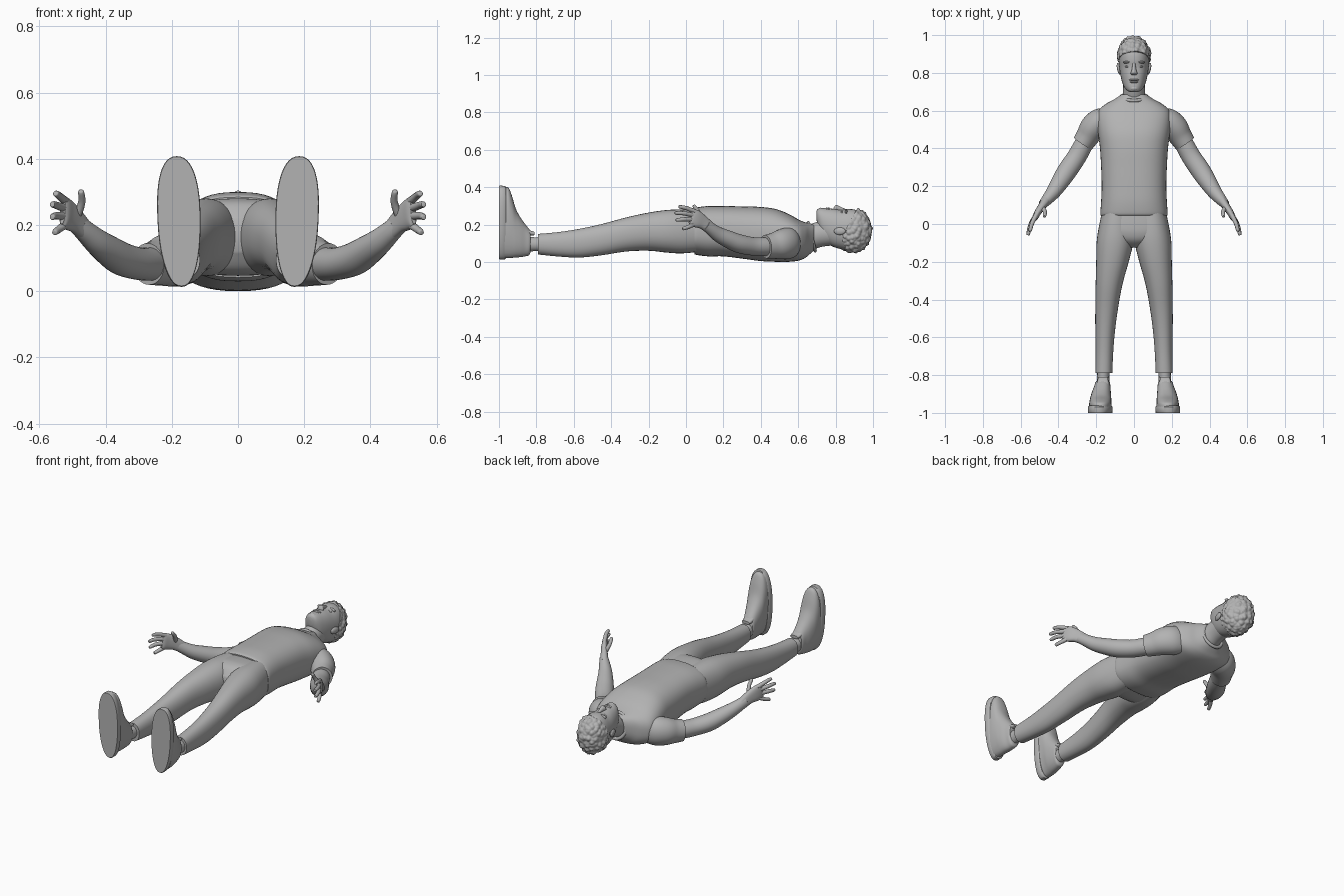
import bpy, bmesh, math
from mathutils import Vector, Matrix, noise

grey = bpy.data.materials.new("plain grey")
grey.diffuse_color = (0.45, 0.45, 0.45, 1)


def finish(name, bm, mirror=False, angle=45):
    bmesh.ops.recalc_face_normals(bm, faces=bm.faces)
    me = bpy.data.meshes.new(name)
    bm.to_mesh(me)
    bm.free()
    me.materials.append(grey)
    me.shade_smooth()
    me.set_sharp_from_angle(angle=math.radians(angle))
    ob = bpy.data.objects.new(name, me)
    bpy.context.collection.objects.link(ob)
    if mirror:
        ob.modifiers.new("mirror", 'MIRROR')
    return ob


def spline(keys, steps):
    """Catmull-Rom interpolation of whole key tuples."""
    if steps == 1:
        return keys
    out, n = [], len(keys)
    for i in range(n - 1):
        p = [keys[max(0, min(n - 1, i + k))] for k in (-1, 0, 1, 2)]
        for s in range(steps):
            t = s / steps
            out.append([0.5 * (2 * b + (c - a) * t + (2 * a - 5 * b + 4 * c - d) * t * t
                               + (3 * b - a - 3 * c + d) * t ** 3) for a, b, c, d in zip(*p)])
    return out + [keys[-1]]


def loft(name, keys, mirror=False, power=2.0, steps=5, sides=32, follow=False, egg=0, lean=0):
    """Skin of rings (x, y, z, half width, half depth); follow turns rings along the path."""
    bm = bmesh.new()
    rows = spline(keys, steps)
    pts = [Vector(r[:3]) for r in rows]
    rings = []
    for i, r in enumerate(rows):
        u, v = Vector((1, 0, 0)), Vector((0, 0, 1))
        if follow:
            t = (pts[min(i + 1, len(pts) - 1)] - pts[max(i - 1, 0)]).normalized()
            u = t.cross(v).normalized()
            v = u.cross(t)
        ring = []
        for k in range(sides):
            a = 2 * math.pi * k / sides
            c, s = math.cos(a), math.sin(a)
            cu = math.copysign(abs(c) ** (2 / power), c)
            sv = math.copysign(abs(s) ** (2 / power), s)
            ring.append(bm.verts.new(pts[i] + u * (r[3] * cu * (1 + egg * s) + lean * s) + v * (r[4] * sv)))
        rings.append(ring)
    for a, b in zip(rings, rings[1:]):
        for k in range(sides):
            j = (k + 1) % sides
            bm.faces.new((a[k], a[j], b[j], b[k]))
    bm.faces.new(rings[0])
    bm.faces.new(rings[-1])
    return finish(name, bm, mirror)


def span(x, y, lo, hi, rx):
    """Ring given by its lowest and highest z."""
    return (x, y, (lo + hi) / 2, rx, (hi - lo) / 2)


def blob(name, loc, size, mirror=False, tilt=0):
    bm = bmesh.new()
    bmesh.ops.create_uvsphere(bm, u_segments=20, v_segments=12, radius=1)
    m = Matrix.Translation(loc) @ Matrix.Rotation(tilt, 4, 'Z') @ Matrix.Diagonal((*size, 1))
    bm.transform(m)
    return finish(name, bm, mirror, 180)


# Shirt: body, sleeves, collar
loft("shirt_body", [span(0, *k) for k in (
    (.045, .042, .284, .176), (.06, .037, .292, .178), (.12, .03, .299, .174), (.2, .03, .299, .171),
    (.3, .018, .297, .174), (.4, .005, .294, .18), (.48, .001, .283, .19), (.55, .001, .256, .196),
    (.60, .007, .228, .188), (.635, .02, .213, .15), (.66, .04, .207, .105), (.685, .062, .2, .068))],
    power=2.5, sides=48)
loft("sleeve", [(.13, .57, .105, .05, .075), (.175, .545, .1, .07, .084), (.215, .51, .094, .071, .08),
                (.245, .465, .086, .062, .069), (.271, .426, .082, .057, .063)], True, follow=True)
bpy.ops.mesh.primitive_torus_add(major_segments=40, minor_segments=10, major_radius=.068, minor_radius=.009,
                                 location=(0, .672, .135), rotation=(math.radians(104), 0, 0))
collar = bpy.context.object
collar.name = "collar"
collar.scale = (1, 1.12, 1)
collar.data.materials.append(grey)
collar.data.shade_smooth()

# Trousers: hips and two legs
loft("trouser_hips", [span(0, *k) for k in (
    (.07, .055, .275, .165), (0, .047, .28, .182), (-.05, .05, .278, .175),
    (-.09, .07, .262, .12), (-.125, .12, .22, .03))], power=2.6)
loft("trouser_leg", [span(*k) for k in (
    (.088, .07, .055, .275, .08), (.095, -.02, .046, .28, .092), (.101, -.1, .05, .278, .097),
    (.114, -.2, .06, .264, .086), (.132, -.32, .056, .238, .071), (.145, -.45, .036, .203, .06),
    (.153, -.57, .024, .177, .052), (.157, -.68, .029, .16, .047), (.16, -.79, .04, .15, .045))],
    True, power=2.2)

# Ankles and shoes
loft("ankle", [(.162, -.76, .095, .033, .04), (.163, -.81, .095, .032, .037), (.165, -.87, .095, .036, .045)], True)
loft("shoe_sole", [span(.178, *k) for k in (
    (-1, .016, .406, .063), (-.995, .013, .408, .065), (-.968, .013, .407, .064), (-.962, .02, .4, .058))],
    True, power=2.3, steps=1, sides=48, egg=.1, lean=.007)
loft("shoe_upper", [span(*k) for k in (
    (.178, -.97, .02, .402, .06), (.178, -.948, .021, .395, .059), (.177, -.93, .022, .352, .057),
    (.175, -.91, .024, .285, .054), (.172, -.885, .026, .238, .049), (.168, -.86, .03, .203, .043),
    (.166, -.84, .036, .178, .039), (.166, -.832, .05, .166, .034))], True, power=2.3, egg=.06)
loft("shoe_tongue", [(.166, -.88, .185, .032, .022), (.165, -.84, .158, .03, .015),
                     (.164, -.81, .152, .026, .009)], True, power=2.6)

# Arms and hands
loft("arm", [(.235, .475, .084, .046, .05), (.27, .415, .082, .05, .05), (.305, .353, .084, .051, .049),
             (.352, .284, .098, .052, .05), (.39, .225, .122, .047, .046), (.425, .172, .148, .039, .04),
             (.458, .132, .177, .031, .034), (.482, .105, .2, .024, .032)], True, follow=True)
loft("palm", [(.468, .122, .186, .024, .032), (.49, .09, .212, .02, .037), (.51, .06, .228, .018, .045),
              (.523, .035, .238, .015, .046), (.53, .022, .241, .009, .038)], True, power=2.5, follow=True)
fingers = {"index_finger": ((.517, .05, .268), (.54, .002, .288), (.55, -.035, .295)),
           "middle_finger": ((.522, .04, .25), (.55, -.012, .26), (.56, -.055, .262)),
           "ring_finger": ((.521, .04, .227), (.55, -.01, .228), (.56, -.05, .224)),
           "little_finger": ((.515, .05, .206), (.54, .015, .188), (.553, -.015, .178)),
           "thumb": ((.488, .09, .222), (.472, .066, .268), (.474, .042, .3))}
for name, (a, b, c) in fingers.items():
    a, b, c = Vector(a), Vector(b), Vector(c)
    tip = c + (c - b).normalized() * .004
    loft(name, [(*a, .013, .013), (*b, .011, .011), (*c, .009, .009), (*tip, .003, .003)],
         True, steps=4, sides=12, follow=True)

# Neck and head
loft("neck", [(0, .62, .115, .07, .065), (0, .68, .137, .06, .07), (0, .73, .152, .057, .07),
              (0, .8, .16, .06, .07)])
loft("head", [span(0, *k) for k in (
    (.698, .225, .272, .018), (.706, .19, .284, .036), (.725, .135, .288, .052), (.755, .1, .286, .064),
    (.79, .08, .284, .072), (.83, .068, .279, .078), (.87, .06, .283, .081), (.91, .062, .277, .08),
    (.95, .08, .252, .068), (.98, .12, .21, .035))], power=2.2)
loft("nose", [(0, .86, .272, .007, .008), (0, .835, .28, .009, .011), (0, .81, .285, .014, .018),
              (0, .798, .284, .019, .018), (0, .789, .28, .012, .009)], sides=16)
blob("brow", (.034, .857, .266), (.026, .007, .013), True, -.08)
blob("eye", (.033, .833, .261), (.015, .007, .012), True)
blob("upper_lip", (0, .763, .281), (.026, .006, .011))
blob("lower_lip", (0, .752, .28), (.022, .007, .012))
blob("chin", (0, .718, .27), (.026, .016, .02))
blob("ear", (.08, .822, .165), (.01, .032, .02), True, -.2)

# Curly hair: bumpy cap cut along the hairline
bm = bmesh.new()
bmesh.ops.create_icosphere(bm, subdivisions=6, radius=1)
for v in bm.verts:
    d = v.co.copy()
    p = Vector((d.x * .09, d.y * .102, d.z * .12))
    curl = noise.voronoi(p * 38)[0][0]
    v.co = Vector((0, .893, .169)) + p + d * (.007 - .016 * min(curl, .8))
bmesh.ops.bisect_plane(bm, geom=bm.verts[:] + bm.edges[:] + bm.faces[:], plane_co=(0, .912, .28),
                       plane_no=(0, -.88, .47), clear_outer=True)
bmesh.ops.holes_fill(bm, edges=[e for e in bm.edges if e.is_boundary])
finish("hair", bm, angle=60)
